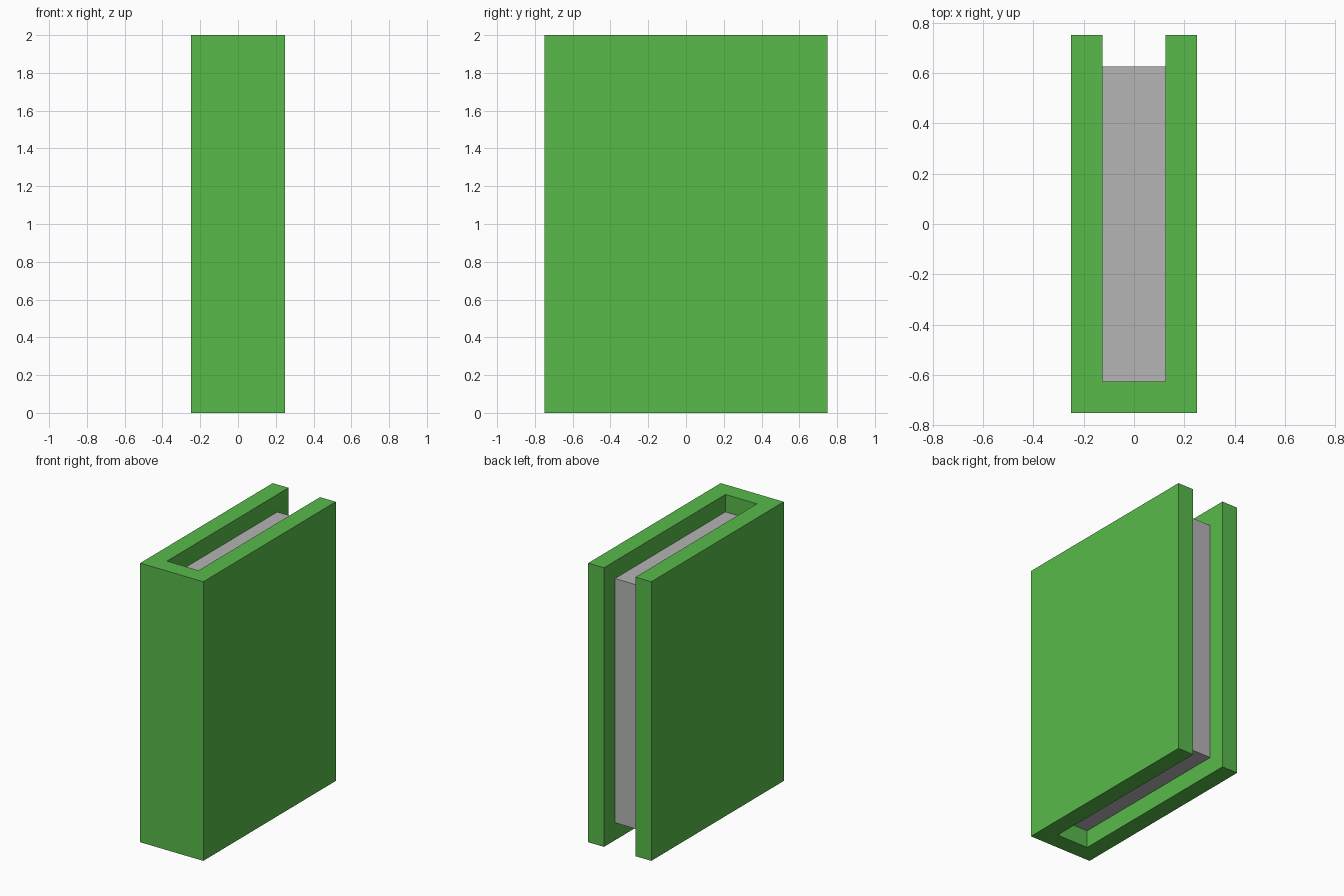
import bpy
import bmesh

cube = bpy.data.objects.get("Cube")
if cube:
    bpy.data.objects.remove(cube, do_unlink=True)


def material(name, rgb):
    mat = bpy.data.materials.new(name)
    mat.use_nodes = True
    colour = (*rgb, 1.0)
    mat.diffuse_color = colour
    mat.node_tree.nodes["Principled BSDF"].inputs["Base Color"].default_value = colour
    return mat


def extrude_profile(name, points, z0, z1, mat):
    """Raise a flat outline (counter-clockwise x, y points) from z0 to z1."""
    bm = bmesh.new()
    face = bm.faces.new([bm.verts.new((x, y, z0)) for x, y in points])
    top = bmesh.ops.extrude_face_region(bm, geom=[face], use_keep_orig=True)["geom"]
    bmesh.ops.translate(bm, vec=(0, 0, z1 - z0),
                        verts=[v for v in top if isinstance(v, bmesh.types.BMVert)])
    bmesh.ops.recalc_face_normals(bm, faces=bm.faces)
    mesh = bpy.data.meshes.new(name)
    bm.to_mesh(mesh)
    bm.free()
    mesh.materials.append(mat)
    obj = bpy.data.objects.new(name, mesh)
    bpy.context.collection.objects.link(obj)
    return obj


green = material("cover green", (0.098, 0.491, 0.069))
grey = material("page grey", (0.462, 0.462, 0.462))

W, D, H = 0.25, 0.75, 2.0   # half width, half depth, height
T = 0.125                   # board thickness and page inset

# Cover: spine at the front, two boards reaching back
cover = [(-W, -D), (W, -D), (W, D), (W - T, D),
         (W - T, T - D), (T - W, T - D), (T - W, D), (-W, D)]
extrude_profile("book_cover", cover, 0, H, green)

# Page block: fills the gap between the boards, inset on its open edges
px, py = W - T, D - T
pages = [(-px, -py), (px, -py), (px, py), (-px, py)]
extrude_profile("page_block", pages, T, H - T, grey)
